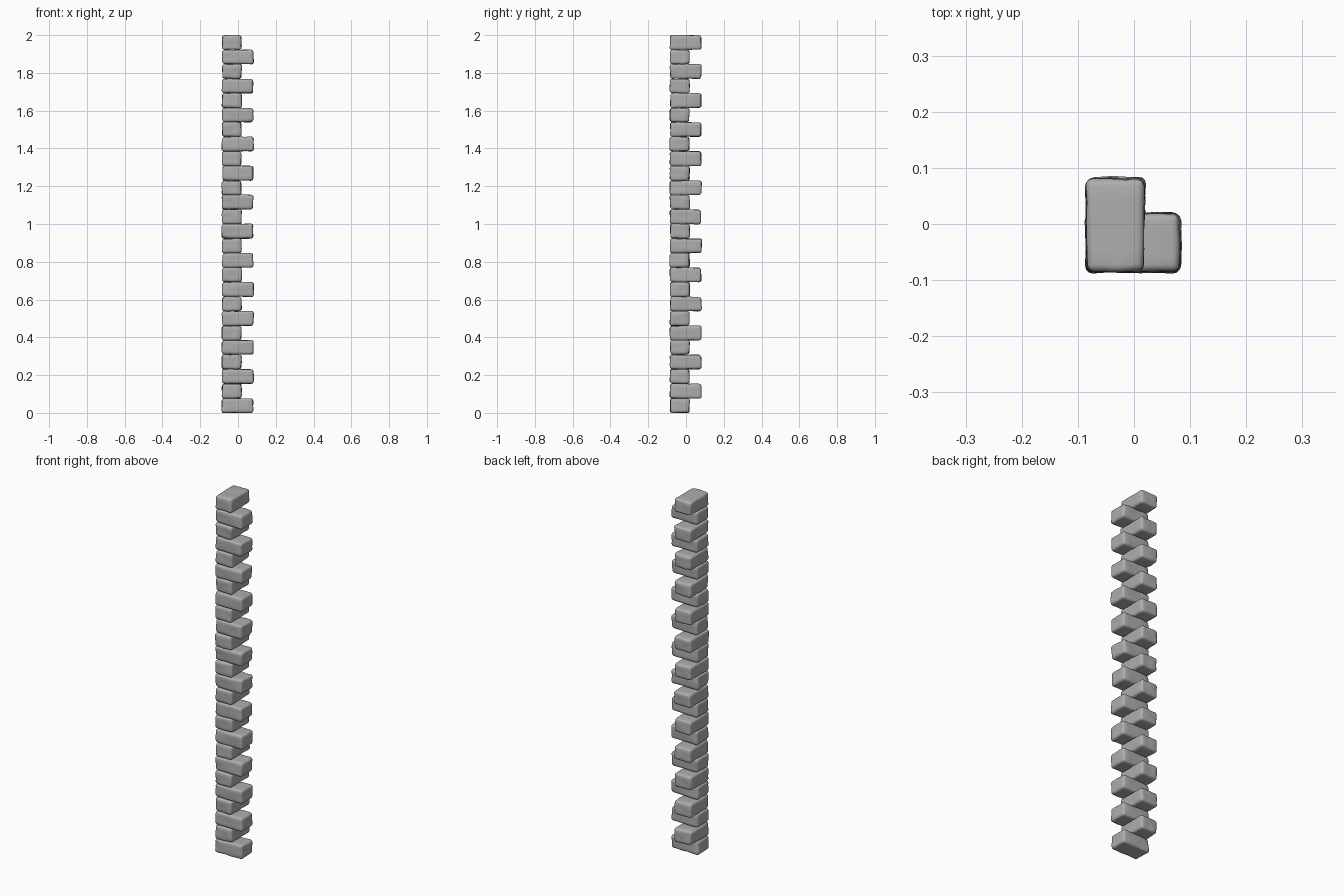
import bpy
import bmesh
import random
from mathutils import Vector, noise

random.seed(7)
old = bpy.data.objects.get("Cube")
if old:
    bpy.data.objects.remove(old, do_unlink=True)

# Stone colour
stone = bpy.data.materials.new("grey stone")
stone.use_nodes = True
grey = (0.42, 0.42, 0.42, 1)
stone.diffuse_color = grey
stone.node_tree.nodes["Principled BSDF"].inputs["Base Color"].default_value = grey

COUNT = 26
PITCH = 2 / COUNT
LONG, SHORT, TALL = 0.165, 0.102, 0.076
CORNER = -0.084


def jitter(amount):
    return random.uniform(-amount, amount)


def make_block(index):
    """One worn stone with softened edges, its outer corner on the shared edge."""
    along_x = index % 2 == 0
    size = Vector((LONG, SHORT, TALL) if along_x else (SHORT, LONG, TALL))
    centre = Vector((CORNER + size.x / 2, CORNER + size.y / 2, (index + 0.5) * PITCH))
    bm = bmesh.new()
    bmesh.ops.create_cube(bm, size=1)
    # Uneven corners
    for v in bm.verts:
        v.co = Vector([c * s for c, s in zip(v.co, size)])
        v.co += Vector((jitter(0.003), jitter(0.003), jitter(0.002)))
    # Worn edges, then a fine grid for the gentle lumps
    bmesh.ops.bevel(bm, geom=bm.edges[:], offset=0.012, segments=3,
                    profile=0.5, affect='EDGES')
    bmesh.ops.subdivide_edges(bm, edges=[e for e in bm.edges if e.calc_length() > 0.03],
                              cuts=4, use_grid_fill=True)
    bm.normal_update()
    offset = Vector((index * 3.7, 0, 0))
    shifts = [(v, v.normal * noise.noise(v.co * 25 + offset) * 0.003) for v in bm.verts]
    for v, shift in shifts:
        v.co += shift
    # Keep the column between the ground and its full height
    for v in bm.verts:
        v.co.z = min(max(v.co.z + centre.z, 0), 2) - centre.z
    mesh = bpy.data.meshes.new("stone_block")
    bm.to_mesh(mesh)
    bm.free()
    mesh.materials.append(stone)
    mesh.shade_smooth()
    block = bpy.data.objects.new(f"stone_block_{index + 1}", mesh)
    block.location = centre
    bpy.context.collection.objects.link(block)


# Corner quoins, turned alternately along x and y
for i in range(COUNT):
    make_block(i)
